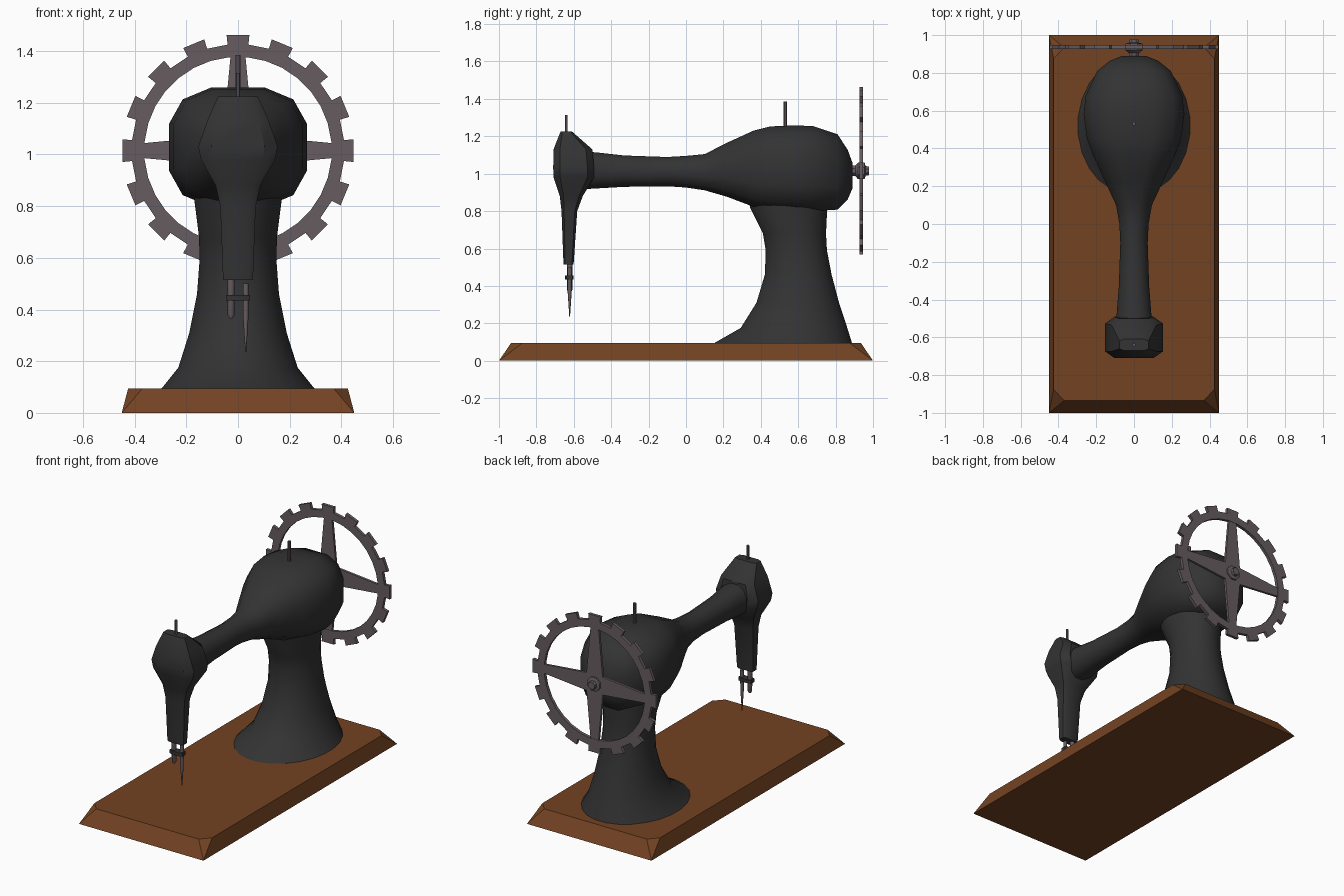
import bpy, bmesh
from math import sin, cos, pi, radians, copysign
from mathutils import Matrix, Vector

if "Cube" in bpy.data.objects:
    bpy.data.objects.remove(bpy.data.objects["Cube"])


def material(name, rgb):
    m = bpy.data.materials.new(name)
    m.diffuse_color = (*rgb, 1)
    m.use_nodes = True
    m.node_tree.nodes["Principled BSDF"].inputs["Base Color"].default_value = m.diffuse_color
    return m


BLACK = material("black_enamel", (0.033, 0.033, 0.033))
STEEL = material("steel", (0.135, 0.108, 0.116))
WOOD = material("wood", (0.17, 0.055, 0.016))


def finish(bm, name, mat, smooth=None):
    bmesh.ops.recalc_face_normals(bm, faces=bm.faces)
    me = bpy.data.meshes.new(name)
    bm.to_mesh(me)
    bm.free()
    me.materials.append(mat)
    ob = bpy.data.objects.new(name, me)
    bpy.context.collection.objects.link(ob)
    if smooth:
        bpy.ops.object.select_all(action='DESELECT')
        ob.select_set(True)
        bpy.context.view_layer.objects.active = ob
        bpy.ops.object.shade_smooth_by_angle(angle=radians(smooth))
    return ob


def loft(name, mat, rings, sides, axis='Z', smooth=40):
    """Rings are (station, low, high, half_width, squareness); squareness 1 is an ellipse.
    Axis Z: low/high run along y. Axis Y: low/high run along z."""
    bm = bmesh.new()
    loops = []
    for s, lo, hi, w, e in rings:
        loop = []
        for i in range(sides):
            a = 2 * pi * (i + 0.5) / sides
            c, d = cos(a), sin(a)
            x = w * copysign(abs(c) ** e, c)
            v = (lo + hi) / 2 + (hi - lo) / 2 * copysign(abs(d) ** e, d)
            loop.append(bm.verts.new((x, v, s) if axis == 'Z' else (x, s, v)))
        loops.append(loop)
    for a, b in zip(loops, loops[1:]):
        for i in range(sides):
            j = (i + 1) % sides
            bm.faces.new((a[i], a[j], b[j], b[i]))
    bm.faces.new(loops[0])
    bm.faces.new(loops[-1])
    return finish(bm, name, mat, smooth)


def turned(name, mat, x, y, profile, sides=10):
    """Upright round part from (z, radius) pairs."""
    ob = loft(name, mat, [(z, y - r, y + r, r, 1) for z, r in profile], sides)
    ob.location.x = x
    return ob


# Wooden base: square-cornered foot, clipped-corner top
bm = bmesh.new()
for sx in (-1, 1):
    for sy in (-1, 1):
        for p in ((0.45, 1.0, 0), (0.425, 0.875, 0.095), (0.37, 0.935, 0.095)):
            bm.verts.new((sx * p[0], sy * p[1], p[2]))
bmesh.ops.convex_hull(bm, input=bm.verts)
bmesh.ops.dissolve_limit(bm, angle_limit=0.02, verts=bm.verts, edges=bm.edges)
finish(bm, "base", WOOD)

# Flared column
loft("column", BLACK, [
    (0.09, 0.14, 0.892, 0.302, 1), (0.175, 0.29, 0.865, 0.233, 1),
    (0.31, 0.375, 0.82, 0.19, 1), (0.46, 0.42, 0.78, 0.16, 1),
    (0.59, 0.425, 0.755, 0.15, 1), (0.68, 0.41, 0.75, 0.152, 1),
    (0.82, 0.34, 0.757, 0.17, 1), (0.9, 0.33, 0.76, 0.17, 1)], 24)

# Bulging body tapering into the arm
loft("body_and_arm", BLACK, [
    (-0.53, 0.915, 1.12, 0.1, 0.9), (-0.48, 0.918, 1.117, 0.095, 0.9),
    (-0.33, 0.927, 1.1, 0.083, 0.95), (-0.1, 0.93, 1.092, 0.075, 1),
    (0.0, 0.923, 1.098, 0.08, 1), (0.1, 0.908, 1.108, 0.098, 0.95),
    (0.22, 0.872, 1.17, 0.155, 0.85), (0.36, 0.818, 1.235, 0.22, 0.75),
    (0.45, 0.803, 1.258, 0.255, 0.7), (0.58, 0.792, 1.264, 0.273, 0.7),
    (0.68, 0.794, 1.26, 0.262, 0.7), (0.81, 0.803, 1.216, 0.2, 0.7),
    (0.865, 0.86, 1.13, 0.13, 0.75), (0.89, 0.92, 1.06, 0.065, 0.8)],
    12, 'Y', 50)

# Needle head
loft("head", BLACK, [
    (0.515, -0.656, -0.6, 0.06, 0.45), (0.8, -0.667, -0.58, 0.071, 0.45),
    (0.88, -0.677, -0.55, 0.09, 0.45), (0.98, -0.712, -0.488, 0.148, 0.45),
    (1.03, -0.714, -0.487, 0.159, 0.45), (1.13, -0.712, -0.497, 0.124, 0.45),
    (1.225, -0.672, -0.608, 0.08, 0.45)], 8, 'Z', 35)

# Thread pins
turned("body_thread_pin", STEEL, 0, 0.53, [(1.22, 0.01), (1.385, 0.01)], 8)
turned("head_thread_pin", STEEL, 0, -0.64, [(1.2, 0.008), (1.315, 0.008)], 8)

# Needle, presser bar and clamp
turned("needle", STEEL, 0.03, -0.622,
       [(0.5, 0.012), (0.37, 0.011), (0.235, 0.002)], 10)
turned("presser_bar", STEEL, -0.027, -0.622,
       [(0.365, 0.006), (0.378, 0.014), (0.53, 0.015)], 10)
loft("needle_clamp", BLACK, [(0.434, -0.647, -0.6, 0.048, 0.4),
                             (0.456, -0.647, -0.6, 0.048, 0.4)], 8)

# Toothed hand wheel, drawn flat then extruded
CENTRE = Vector((0, 0.937, 1.015))


def thicken(bm, depth):
    for v in bm.verts:
        v.co = CENTRE + Vector((v.co.x, -depth / 2, v.co.y))
    ext = bmesh.ops.extrude_face_region(bm, geom=bm.faces[:])["geom"]
    bmesh.ops.translate(bm, vec=(0, depth, 0),
                        verts=[g for g in ext if isinstance(g, bmesh.types.BMVert)])


bm = bmesh.new()
rows = [[bm.verts.new((r * cos(a), r * sin(a), 0))
         for a in (2 * pi * (i + 0.5) / 32 for i in range(32))] for r in (0.363, 0.412)]
for i in range(32):
    j = (i + 1) % 32
    inner, outer = rows
    bm.faces.new((inner[i], outer[i], outer[j], inner[j]))
    if i % 2:  # tooth on every second segment
        tip = [bm.verts.new(outer[k].co * 0.45 / 0.412) for k in (i, j)]
        bm.faces.new((outer[i], tip[0], tip[1], outer[j]))
thicken(bm, 0.02)
finish(bm, "wheel_rim", STEEL)

# Four spokes widening towards the hub
bm = bmesh.new()
pts = []
for k in range(4):
    turn = Matrix.Rotation(k * pi / 2, 3, 'Z')
    for p in ((0.385, -0.027), (0.385, 0.027), (0.058, 0.058)):
        pts.append(bm.verts.new(turn @ Vector((*p, 0))))
bm.faces.new(pts)
thicken(bm, 0.016)
finish(bm, "wheel_spokes", STEEL)

# Hub and axle
loft("wheel_hub", STEEL, [
    (y, 1.015 - r, 1.015 + r, r, 1) for y, r in
    ((0.87, 0.03), (0.905, 0.03), (0.92, 0.048), (0.955, 0.048),
     (0.96, 0.028), (0.978, 0.025))], 8, 'Y', 30)
